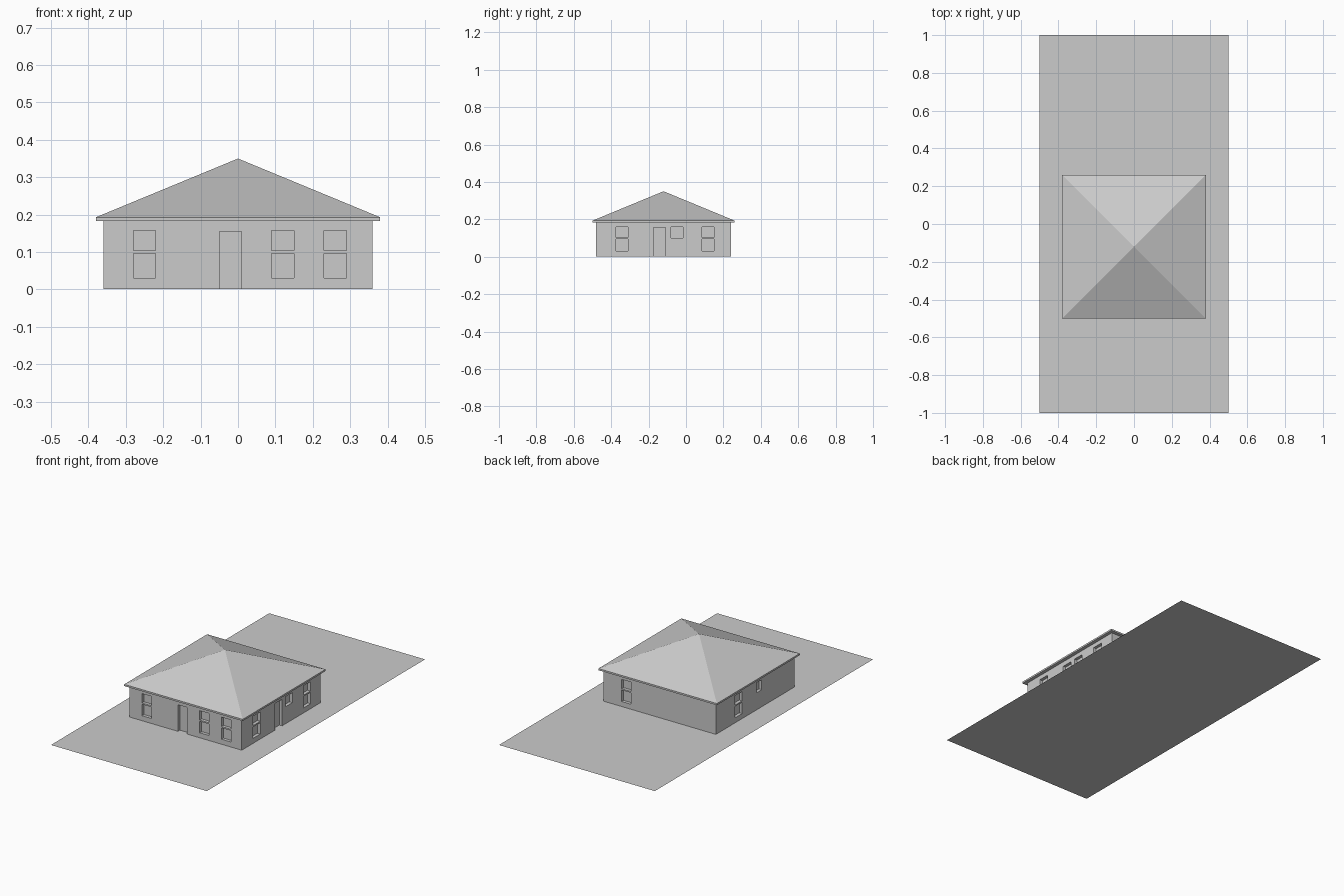
import bpy
import bmesh
from mathutils import Matrix, Vector

if "Cube" in bpy.data.objects:
    bpy.data.objects.remove(bpy.data.objects["Cube"], do_unlink=True)

grey = bpy.data.materials.new("plain grey")
grey.use_nodes = True
colour = (0.6, 0.6, 0.6, 1)
grey.diffuse_color = colour
grey.node_tree.nodes["Principled BSDF"].inputs["Base Color"].default_value = colour


def make_object(name, bm):
    mesh = bpy.data.meshes.new(name)
    bmesh.ops.recalc_face_normals(bm, faces=bm.faces)
    bm.to_mesh(mesh)
    bm.free()
    mesh.materials.append(grey)
    obj = bpy.data.objects.new(name, mesh)
    bpy.context.collection.objects.link(obj)
    return obj


def add_box(bm, low, high):
    low, high = Vector(low), Vector(high)
    matrix = Matrix.Translation((low + high) / 2) @ Matrix.Diagonal((*(high - low), 1))
    bmesh.ops.create_cube(bm, size=1, matrix=matrix)


# Wall planes, recess depth and opening heights
HALF, FRONT, BACK, WALL_TOP = 0.36, -0.48, 0.24, 0.185
DEPTH, SILL, BAR, HEAD = 0.018, 0.03, 0.1, 0.158


def cut(bm, wall, a, b, low, high, depth=DEPTH):
    """Add a cutter that sinks into one wall between a and b."""
    out = 0.02
    if wall == "front":
        add_box(bm, (a, FRONT - out, low), (b, FRONT + depth, high))
    elif wall == "back":
        add_box(bm, (a, BACK - depth, low), (b, BACK + out, high))
    elif wall == "left":
        add_box(bm, (HALF - depth, a, low), (HALF + out, b, high))
    else:
        add_box(bm, (-HALF - out, a, low), (-HALF + depth, b, high))


# Ground plot
bm = bmesh.new()
bmesh.ops.create_grid(bm, x_segments=1, y_segments=1, size=1,
                      matrix=Matrix.Diagonal((0.5, 1, 1, 1)))
ground = make_object("ground_plot", bm)

# House walls
bm = bmesh.new()
add_box(bm, (-HALF, FRONT, 0.001), (HALF, BACK, WALL_TOP))
walls = make_object("house_walls", bm)

# Openings: tall windows with a cross bar, small high windows, doors
bm = bmesh.new()
tall_windows = [
    ("front", -0.28, -0.22), ("front", 0.09, 0.15), ("front", 0.23, 0.29),
    ("back", 0.185, 0.245),
    ("left", -0.375, -0.31), ("left", 0.085, 0.15),
    ("right", 0.0, 0.065),
]
for wall, a, b in tall_windows:
    cut(bm, wall, a, b, SILL, BAR - 0.004)
    cut(bm, wall, a, b, BAR + 0.004, HEAD)
for wall, a, b in [("left", -0.08, -0.016), ("right", -0.18, -0.13)]:
    cut(bm, wall, a, b, BAR, HEAD)
for wall, a, b in [("front", -0.05, 0.01), ("left", -0.175, -0.11)]:
    cut(bm, wall, a, b, -0.02, HEAD - 0.003)
cutters = make_object("opening_cutters", bm)
cutters.hide_render = True

boolean = walls.modifiers.new("openings", "BOOLEAN")
boolean.operation = "DIFFERENCE"
boolean.solver = "EXACT"
boolean.object = cutters
bpy.context.view_layer.objects.active = walls
bpy.ops.object.modifier_apply(modifier=boolean.name)
bpy.data.objects.remove(cutters, do_unlink=True)

# Eave slab
EAVE, MID_Y, EAVE_TOP = 0.38, -0.12, 0.193
bm = bmesh.new()
add_box(bm, (-EAVE, MID_Y - EAVE, 0.183), (EAVE, MID_Y + EAVE, EAVE_TOP))
make_object("eave_slab", bm)

# Pyramid roof
bm = bmesh.new()
base = [bm.verts.new((x * EAVE, MID_Y + y * EAVE, EAVE_TOP))
        for x, y in ((-1, -1), (1, -1), (1, 1), (-1, 1))]
peak = bm.verts.new((0, MID_Y, 0.35))
for i in range(4):
    bm.faces.new((base[i], base[(i + 1) % 4], peak))
make_object("pyramid_roof", bm)
